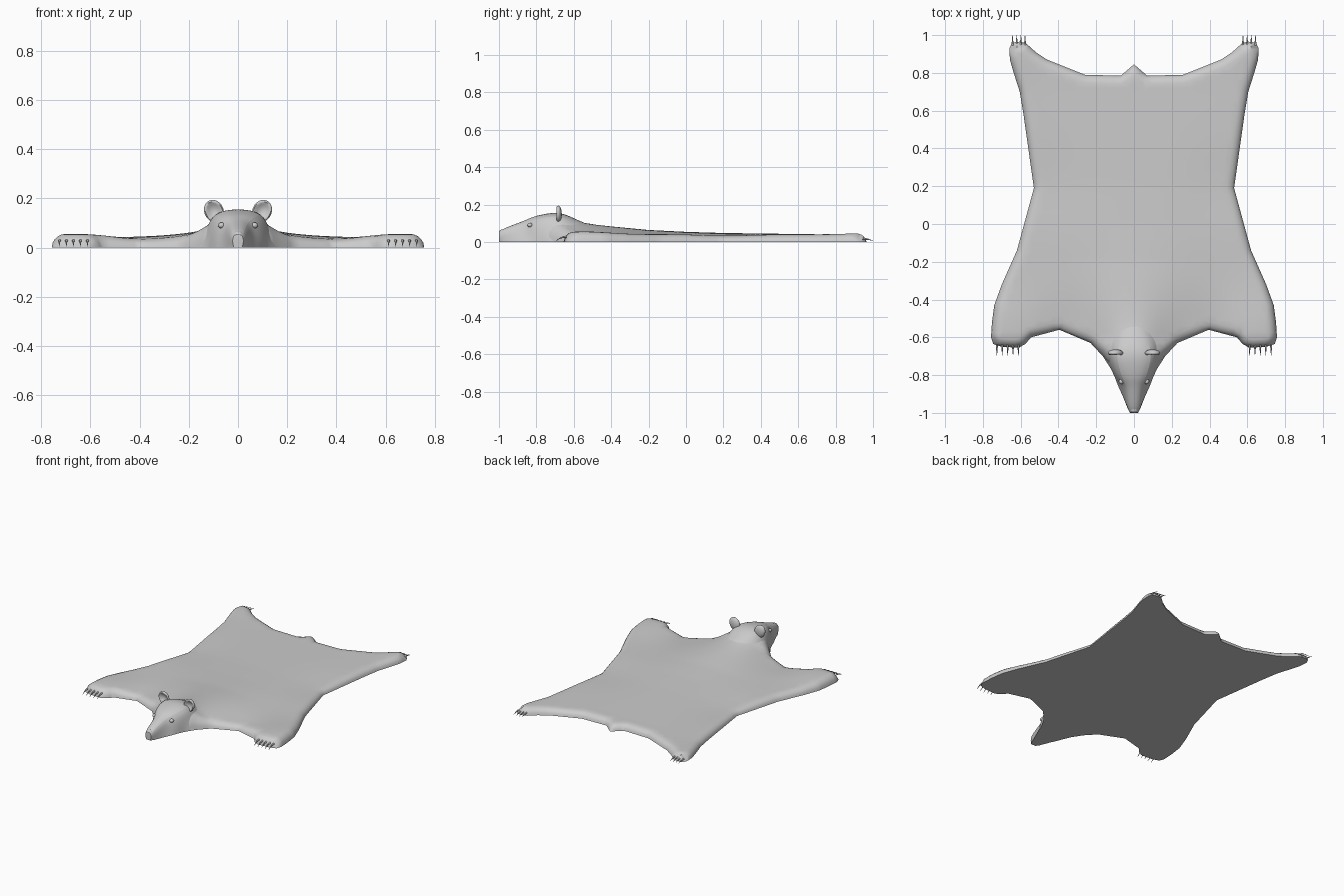
import bpy, bmesh, math
from mathutils import Vector
from mathutils.geometry import delaunay_2d_cdt, intersect_point_line

if "Cube" in bpy.data.objects:
    bpy.data.objects.remove(bpy.data.objects["Cube"])

def finish(bm, name, angle=40):
    bmesh.ops.recalc_face_normals(bm, faces=bm.faces)
    me = bpy.data.meshes.new(name)
    bm.to_mesh(me)
    bm.free()
    ob = bpy.data.objects.new(name, me)
    bpy.context.collection.objects.link(ob)
    activate(ob)
    bpy.ops.object.shade_smooth_by_angle(angle=math.radians(angle))
    return ob

def activate(ob):
    bpy.ops.object.select_all(action='DESELECT')
    ob.select_set(True)
    bpy.context.view_layer.objects.active = ob

def lerp_table(tab, v):
    if v <= tab[0][0]:
        return tab[0][1]
    for (a, p), (b, q) in zip(tab, tab[1:]):
        if v <= b:
            return p + (q - p) * (v - a) / (b - a)
    return tab[-1][1]

# Pelt: half outline from neck to tail, mirrored
half = [(0, -.76), (.12, -.755), (.165, -.70), (.23, -.63), (.395, -.56), (.545, -.60),
        (.575, -.635), (.61, -.655), (.70, -.65), (.745, -.635), (.757, -.60), (.752, -.52),
        (.74, -.43), (.70, -.32), (.62, -.14), (.53, .19), (.585, .58), (.605, .70),
        (.64, .81), (.657, .87), (.66, .93), (.645, .96), (.60, .966), (.57, .955),
        (.52, .91), (.46, .87), (.26, .79), (.07, .785), (0, .845)]
outline = [Vector(p) for p in half + [(-x, y) for x, y in half[-2:0:-1]]]
segs = list(zip(outline, outline[1:] + outline[:1]))

def edge_dist(p):
    best = 9
    for a, b in segs:
        q, t = intersect_point_line(p, a, b)
        q = Vector(q[:2]) if 0 <= t <= 1 else (a if t < 0 else b)
        best = min(best, (p - q).length)
    return best

def inside(p):
    c = False
    for a, b in segs:
        if (a.y > p.y) != (b.y > p.y) and p.x < (b.x - a.x) * (p.y - a.y) / (b.y - a.y) + a.x:
            c = not c
    return c

spine = [(-.66, .14), (-.6, .118), (-.55, .103), (-.48, .092), (-.4, .083), (-.2, .064),
         (0, .054), (.2, .048), (.7, .041), (1, .043)]

def bump(x, y, cx, cy, r):
    return math.exp(-((abs(x) - cx) ** 2 + (y - cy) ** 2) / r ** 2)

def height(x, y, d):
    s = lerp_table(spine, y)
    w = .15 + .25 * max(0, min(1, (y + .6) / .6))
    z = .04 + (s - .04) * math.exp(-(x / w) ** 2)
    z += .016 * bump(x, y, .66, -.55, .2) + .005 * bump(x, y, .62, .9, .12)
    z -= .008 * bump(x, y, .41, -.55, .12) + .008 * bump(x, y, .5, .2, .2)
    t = min(1, d / .05)
    return z * math.sqrt(max(0, 1 - (1 - t) ** 2))

pts, rings = [], []
for a, b in segs:
    n = max(1, round((b - a).length / .025))
    t = (b - a).normalized()
    nrm = Vector((-t.y, t.x))
    for i in range(n):
        p = a.lerp(b, i / n)
        pts.append(p)
        for off in (.004, .012, .025, .042):
            rings.append((p + nrm * off, off))
nb = len(pts)
for p, off in rings:
    if inside(p) and edge_dist(p) > off * .9:
        pts.append(p)
for i in range(-26, 27):
    for j in range(-26, 33):
        p = Vector((i * .03, j * .03))
        if inside(p) and edge_dist(p) > .055:
            pts.append(p)
vs, _, fs = delaunay_2d_cdt(pts, [(i, (i + 1) % nb) for i in range(nb)], [], 1, 1e-5)[:3]
bm = bmesh.new()
top, bot = [], []
for v in vs:
    d = edge_dist(v)
    top.append(bm.verts.new((v.x, v.y, height(v.x, v.y, d) if d > 1e-4 else 0)))
    bot.append(bm.verts.new((v.x, v.y, 0)) if d > 1e-4 else top[-1])
for f in fs:
    bm.faces.new([top[i] for i in f])
    g = [bot[i] for i in reversed(f)]
    if any(bot[i] is not top[i] for i in f):
        bm.faces.new(g)
finish(bm, "pelt")

# Head: lofted sections (y, base half width, mid half width, crown half width, height)
secs = [(-1.0, .018, .024, .019, .055), (-.975, .034, .036, .028, .073),
        (-.91, .06, .05, .036, .098), (-.855, .085, .062, .044, .119),
        (-.82, .098, .09, .066, .136), (-.77, .12, .112, .088, .149),
        (-.70, .165, .125, .108, .161), (-.64, .21, .128, .09, .149),
        (-.58, .20, .12, .07, .118), (-.50, .14, .09, .05, .088)]
bm = bmesh.new()
loops = []
for y, wb, wm, wt, h in secs:
    r = [(wb, 0), (wm, .5 * h), (wt, .92 * h), (0, h * 1.02)]
    loop = r + [(-x, z) for x, z in r[2::-1]]
    loops.append([bm.verts.new((x, y, z)) for x, z in loop])
for a, b in zip(loops, loops[1:]):
    for i in range(7):
        j = (i + 1) % 7
        bm.faces.new((a[i], a[j], b[j], b[i]))
bm.faces.new(loops[0])
bm.faces.new(loops[-1])
crease = bm.edges.layers.float.new('crease_edge')
for e in bm.edges:
    if all(v.co.z == 0 for v in e.verts) or all(v in loops[0] for v in e.verts):
        e[crease] = 1 if e.verts[0].co.z == e.verts[1].co.z == 0 else .5
head = finish(bm, "head")
head.modifiers.new("smooth", 'SUBSURF').levels = 2
head.modifiers["smooth"].render_levels = 2

def ellipsoid(name, loc, scale, cup=0, tilt=0):
    bm = bmesh.new()
    bmesh.ops.create_uvsphere(bm, u_segments=24, v_segments=16, radius=1)
    for v in bm.verts:
        r2 = v.co.x ** 2 + v.co.z ** 2
        if v.co.y < 0:
            v.co.y += cup * max(0, 1 - r2 * 1.4)
        v.co = Vector(v.co[i] * scale[i] for i in range(3))
    ob = finish(bm, name, 60)
    ob.location = loc
    ob.rotation_euler.y = tilt
    return ob

# Nose, eyes and cupped ears
ellipsoid("nose", (0, -.984, .052), (.021, .015, .014))
for s, side in ((1, "right"), (-1, "left")):
    ellipsoid("eye_" + side, (s * .067, -.834, .09), (.014, .014, .012))
    ellipsoid("ear_" + side, (s * .098, -.683, .149), (.039, .019, .046), 1.3, s * .45)

# Claws: tapered curved spikes on each paw
def claws(name, xs, y0, sy, z0):
    cu = bpy.data.curves.new(name, 'CURVE')
    cu.dimensions = '3D'
    cu.bevel_depth = .006
    cu.bevel_resolution = 2
    cu.use_fill_caps = True
    for x in xs:
        sp = cu.splines.new('POLY')
        sp.points.add(4)
        for k, p in enumerate(sp.points):
            t = k / 4
            p.co = (x, y0 + sy * t, z0 - (z0 - .006) * t * t, 1)
            p.radius = 1 - .85 * t
    ob = bpy.data.objects.new(name, cu)
    bpy.context.collection.objects.link(ob)
    activate(ob)
    bpy.ops.object.convert(target='MESH')
    bpy.ops.object.shade_smooth_by_angle(angle=math.radians(60))

for s, side in ((1, "right"), (-1, "left")):
    claws("front_claws_" + side, [s * (.612 + .0285 * i) for i in range(5)], -.64, -.055, .028)
    claws("hind_claws_" + side, [s * (.577 + .022 * i) for i in range(4)], .945, .055, .017)
